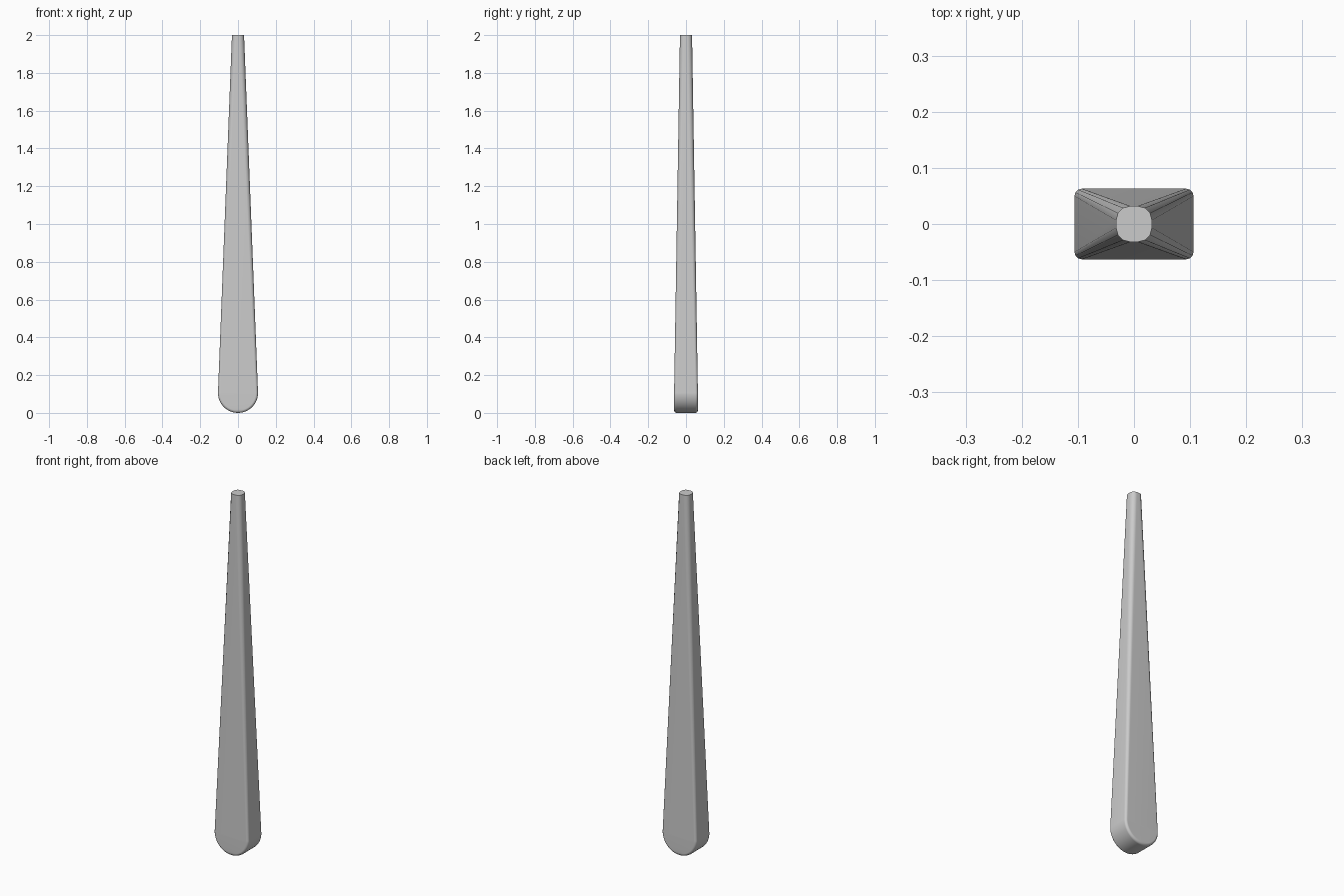
import bpy, bmesh, math

cube = bpy.data.objects.get("Cube")
if cube:
    bpy.data.objects.remove(cube, do_unlink=True)

HALF_W, HALF_D, BEVEL = 0.106, 0.063, 0.013   # section at the broad end
TIP_R, TIP_BEVEL = 0.032, 0.025               # near-round section at the tip
AXIS_Z, TOP_Z = HALF_W, 2.0
CORNER_STEPS, SWEEP_STEPS = 3, 16


def section(w, d, r):
    """Rounded rectangle, counter-clockwise."""
    pts = []
    for q, (sx, sy) in enumerate([(1, 1), (-1, 1), (-1, -1), (1, -1)]):
        for i in range(CORNER_STEPS + 1):
            a = math.pi / 2 * (q + i / CORNER_STEPS)
            pts.append((sx * (w - r) + r * math.cos(a),
                        sy * (d - r) + r * math.sin(a)))
    return pts


# Tapered shaft: round tip lofted to the broad rounded rectangle
bm = bmesh.new()
rings = [[bm.verts.new((x, y, TOP_Z)) for x, y in section(TIP_R, TIP_R, TIP_BEVEL)]]

# Rounded foot: each half of the section swings down to meet at the bottom
for s in range(SWEEP_STEPS + 1):
    t = math.pi / 2 * s / SWEEP_STEPS
    rings.append([bm.verts.new((x * math.cos(t), y, AXIS_Z - abs(x) * math.sin(t)))
                  for x, y in section(HALF_W, HALF_D, BEVEL)])

bm.faces.new(rings[0])
for upper, lower in zip(rings, rings[1:]):
    for i in range(len(upper)):
        j = (i + 1) % len(upper)
        bm.faces.new((upper[i], lower[i], lower[j], upper[j]))
bmesh.ops.remove_doubles(bm, verts=bm.verts, dist=0.0001)
bmesh.ops.recalc_face_normals(bm, faces=bm.faces)

mesh = bpy.data.meshes.new("tapered_handle")
bm.to_mesh(mesh)
bm.free()
handle = bpy.data.objects.new("tapered_handle", mesh)
bpy.context.collection.objects.link(handle)

# Plain grey finish
grey = bpy.data.materials.new("plain_grey")
grey.use_nodes = True
colour = (0.6, 0.6, 0.6, 1)
grey.diffuse_color = colour
grey.node_tree.nodes["Principled BSDF"].inputs["Base Color"].default_value = colour
mesh.materials.append(grey)

# Smooth bevels, with the broad faces kept flat
bpy.ops.object.select_all(action='DESELECT')
handle.select_set(True)
bpy.context.view_layer.objects.active = handle
bpy.ops.object.shade_smooth_by_angle(angle=math.radians(40))
flat = handle.modifiers.new("flat_faces", 'WEIGHTED_NORMAL')
flat.keep_sharp = True
